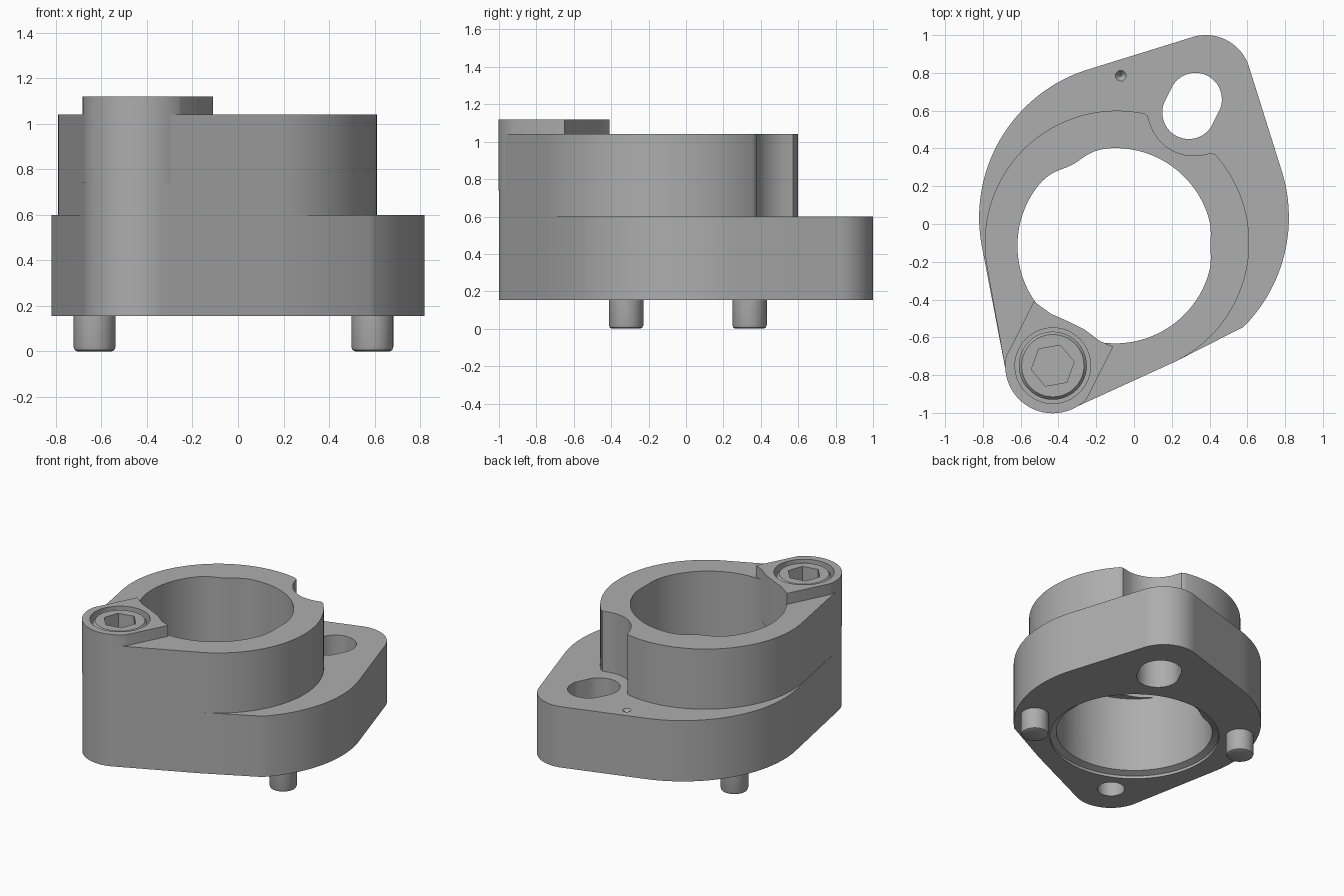
import bpy
import bmesh
from math import sin, cos, pi, sqrt, exp, log, atan2, radians, hypot
from mathutils import Vector
from mathutils.geometry import convex_hull_2d

cube = bpy.data.objects.get("Cube")
if cube:
    bpy.data.objects.remove(cube, do_unlink=True)

# One machined metal colour
metal = bpy.data.materials.new("matte_grey_metal")
metal.use_nodes = True
GREY = (0.42, 0.42, 0.42, 1)
metal.diffuse_color = GREY
metal.node_tree.nodes["Principled BSDF"].inputs["Base Color"].default_value = GREY

# Main layout
RING, RING_R = (-0.09, -0.10), 0.70
SCREW, SCREW_R = (-0.43, -0.75), 0.25
LOBE, LOBE_R = (0.38, 0.76), 0.24
BORE, BORE_R = (-0.10, -0.115), 0.517
BOTTOM, STEP, TOP, CAP = 0.155, 0.6, 1.04, 1.12


def arc(c, r, a0=0, a1=360, step=2):
    n = max(1, round(abs(a1 - a0) / step))
    count = n if abs(a1 - a0) == 360 else n + 1
    angles = [radians(a0 + (a1 - a0) * i / n) for i in range(count)]
    return [(c[0] + r * cos(a), c[1] + r * sin(a)) for a in angles]


def hull(pts):
    return [pts[i] for i in convex_hull_2d([Vector(p) for p in pts])]


def loft(name, sections):
    """Closed solid through matching outlines, given as (points, z)."""
    bm = bmesh.new()
    rows = [[bm.verts.new((x, y, z)) for x, y in pts] for pts, z in sections]
    bm.faces.new(rows[0])
    bm.faces.new(rows[-1])
    for low, high in zip(rows, rows[1:]):
        for i in range(len(low)):
            j = (i + 1) % len(low)
            bm.faces.new((low[i], low[j], high[j], high[i]))
    bmesh.ops.recalc_face_normals(bm, faces=bm.faces)
    mesh = bpy.data.meshes.new(name)
    bm.to_mesh(mesh)
    bm.free()
    mesh.materials.append(metal)
    obj = bpy.data.objects.new(name, mesh)
    bpy.context.collection.objects.link(obj)
    return obj


def prism(name, pts, z0, z1):
    return loft(name, [(pts, z0), (pts, z1)])


def select(obj):
    bpy.ops.object.select_all(action="DESELECT")
    obj.select_set(True)
    bpy.context.view_layer.objects.active = obj


def cut(obj, *cutters):
    select(obj)
    for c in cutters:
        mod = obj.modifiers.new("cut", "BOOLEAN")
        mod.operation, mod.solver, mod.object = "DIFFERENCE", "EXACT", c
        bpy.ops.object.modifier_apply(modifier=mod.name)


def notched(p):
    """Pull the ring outline in around the slot, with soft corners."""
    dx, dy = p[0] - RING[0], p[1] - RING[1]
    r, a = hypot(dx, dy), atan2(dy, dx)
    phi, dist, rad = a - radians(60), 0.81, 0.24
    under = rad ** 2 - (dist * sin(phi)) ** 2
    if under <= 0 or cos(phi) < 0:
        return p
    near = dist * cos(phi) - sqrt(under)
    k = 60
    new = -log(exp(-k * r) + exp(-k * near)) / k
    return (RING[0] + new * cos(a), RING[1] + new * sin(a))


def bore_outline():
    """Round bore with two shallow inward swellings."""
    pts = []
    for i in range(180):
        a = 2 * pi * i / 180
        r = BORE_R
        for centre, depth, width in ((118, 0.032, 12), (0, 0.012, 9)):
            d = (a - radians(centre) + pi) % (2 * pi) - pi
            r -= depth * exp(-(d / radians(width)) ** 2)
        pts.append((BORE[0] + r * cos(a), BORE[1] + r * sin(a)))
    return pts


# Outlines of the flange and the raised ring
ring_pts = arc(RING, RING_R, step=1.5) + arc(SCREW, SCREW_R)
flange_pts = hull(ring_pts + arc(LOBE, LOBE_R) + arc((0, 0.035), 0.82, -45, 190))
flange = prism("flange", flange_pts, BOTTOM, STEP)
ring = prism("raised_ring", [notched(p) for p in hull(ring_pts)], STEP, TOP)

# Clamp block: round outside, curved where it reaches into the bore
inner = [(-0.53, -0.41), (-0.44, -0.475), (-0.35, -0.515),
         (-0.26, -0.56), (-0.18, -0.62), (-0.11, -0.65)]
clamp = prism("clamp_block", inner + arc(SCREW, 0.252, -45, -191), 0.74, CAP)

# Cutters
bore = prism("bore_cutter", bore_outline(), 0, 1.5)
slot = prism("slot_cutter", hull(arc((0.325, 0.66), 0.14) + arc((0.29, 0.59), 0.14)), 0, 0.8)
lead_in = loft("lead_in_cutter", [(arc(BORE, 0.56), 0.1), (arc(BORE, 0.56), 0.175),
                                  (arc(BORE, 0.5), 0.2)])
bolt_hole = prism("bolt_hole_cutter", arc(SCREW, 0.09, step=6), 0, 0.5)
pocket = prism("pocket_cutter", arc(SCREW, 0.2, step=4), 0.95, 1.3)
DIMPLE = (-0.07, 0.785)
dimple = loft("dimple_cutter", [(arc(DIMPLE, 0.004, step=15), 0.57),
                                (arc(DIMPLE, 0.028, step=15), STEP),
                                (arc(DIMPLE, 0.028, step=15), 0.7)])
socket = prism("socket_cutter", arc(SCREW, 0.115, 10, 370, 60), 1.0, 1.3)

# Socket screw with a chamfered head
screw = loft("screw_head", [(arc(SCREW, 0.18, step=4), 0.94),
                            (arc(SCREW, 0.18, step=4), 1.09),
                            (arc(SCREW, 0.165, step=4), 1.108)])

cut(flange, bore, slot, lead_in, bolt_hole, dimple)
cut(ring, bore, pocket)
cut(clamp, pocket)
cut(screw, socket)
for c in (bore, slot, lead_in, bolt_hole, pocket, dimple, socket):
    bpy.data.objects.remove(c, do_unlink=True)

# Locating pins with rounded ends
parts = [flange, ring, clamp, screw]
for name, c in (("left_pin", (0.59, -0.32)), ("right_pin", (-0.63, 0.34))):
    profile = ((0.075, 0), (0.087, 0.006), (0.092, 0.02), (0.092, 0.2))
    parts.append(loft(name, [(arc(c, r, step=7.5), z) for r, z in profile]))

for obj in parts:
    select(obj)
    bpy.ops.object.shade_smooth_by_angle(angle=radians(28))
